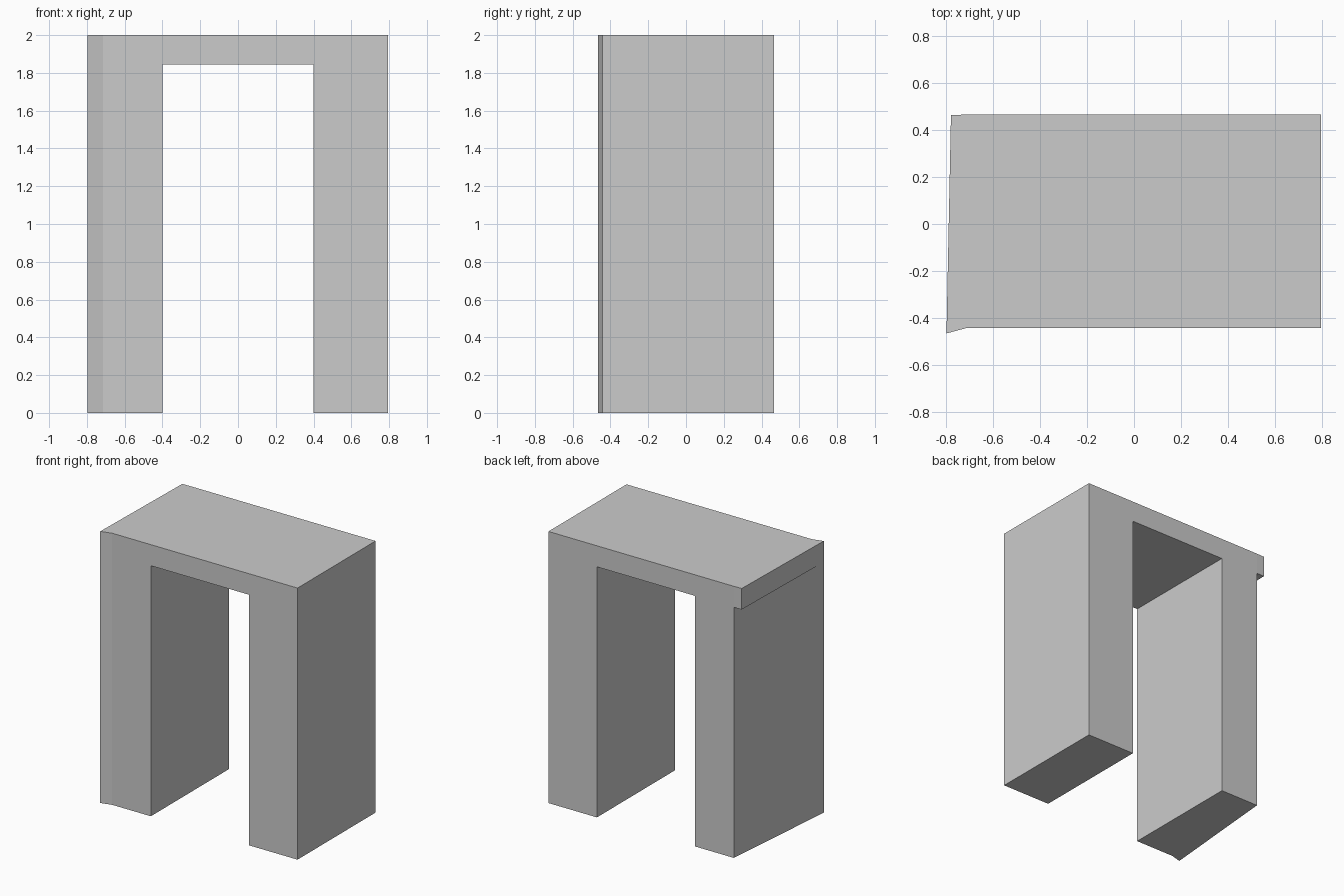
import bpy
import bmesh

if "Cube" in bpy.data.objects:
    bpy.data.objects.remove(bpy.data.objects["Cube"])

FRONT, BACK = -0.443, 0.465
SOFFIT, TOP = 1.845, 2.0
INNER, RIGHT = 0.4, 0.795
TIP, KINK = (-0.797, -0.465), (-0.715, FRONT)   # skewed front left corner
LEG_BACK, LINTEL_BACK = (-0.715, BACK), (-0.778, 0.463)


def prism(name, outline, z0, z1, top=True, undersides=None):
    """Extrude a counter-clockwise outline; optional open joint faces."""
    bm = bmesh.new()

    def face(points):
        bm.faces.new([bm.verts.new(p) for p in points])

    for (ax, ay), (bx, by) in zip(outline, outline[1:] + outline[:1]):
        face([(ax, ay, z0), (bx, by, z0), (bx, by, z1), (ax, ay, z1)])
    if top:
        face([(x, y, z1) for x, y in outline])
    for patch in (undersides or [outline]):
        face([(x, y, z0) for x, y in reversed(patch)])
    bmesh.ops.remove_doubles(bm, verts=bm.verts[:], dist=1e-5)
    mesh = bpy.data.meshes.new(name)
    bm.to_mesh(mesh)
    bm.free()
    obj = bpy.data.objects.new(name, mesh)
    bpy.context.collection.objects.link(obj)
    return obj


# Left leg, tapering towards the back
prism("left_leg", [TIP, KINK, (-INNER, FRONT), (-INNER, BACK), LEG_BACK],
      0, SOFFIT, top=False)

# Right leg, plain block
prism("right_leg", [(INNER, FRONT), (RIGHT, FRONT), (RIGHT, BACK), (INNER, BACK)],
      0, SOFFIT, top=False)

# Lintel, with undersides only over the opening and the left overhang
opening = [(-INNER, FRONT), (INNER, FRONT), (INNER, BACK), (-INNER, BACK)]
overhang = [TIP, LEG_BACK, LINTEL_BACK]
prism("lintel", [TIP, KINK, (RIGHT, FRONT), (RIGHT, BACK), LEG_BACK, LINTEL_BACK],
      SOFFIT, TOP, undersides=[opening, overhang])
